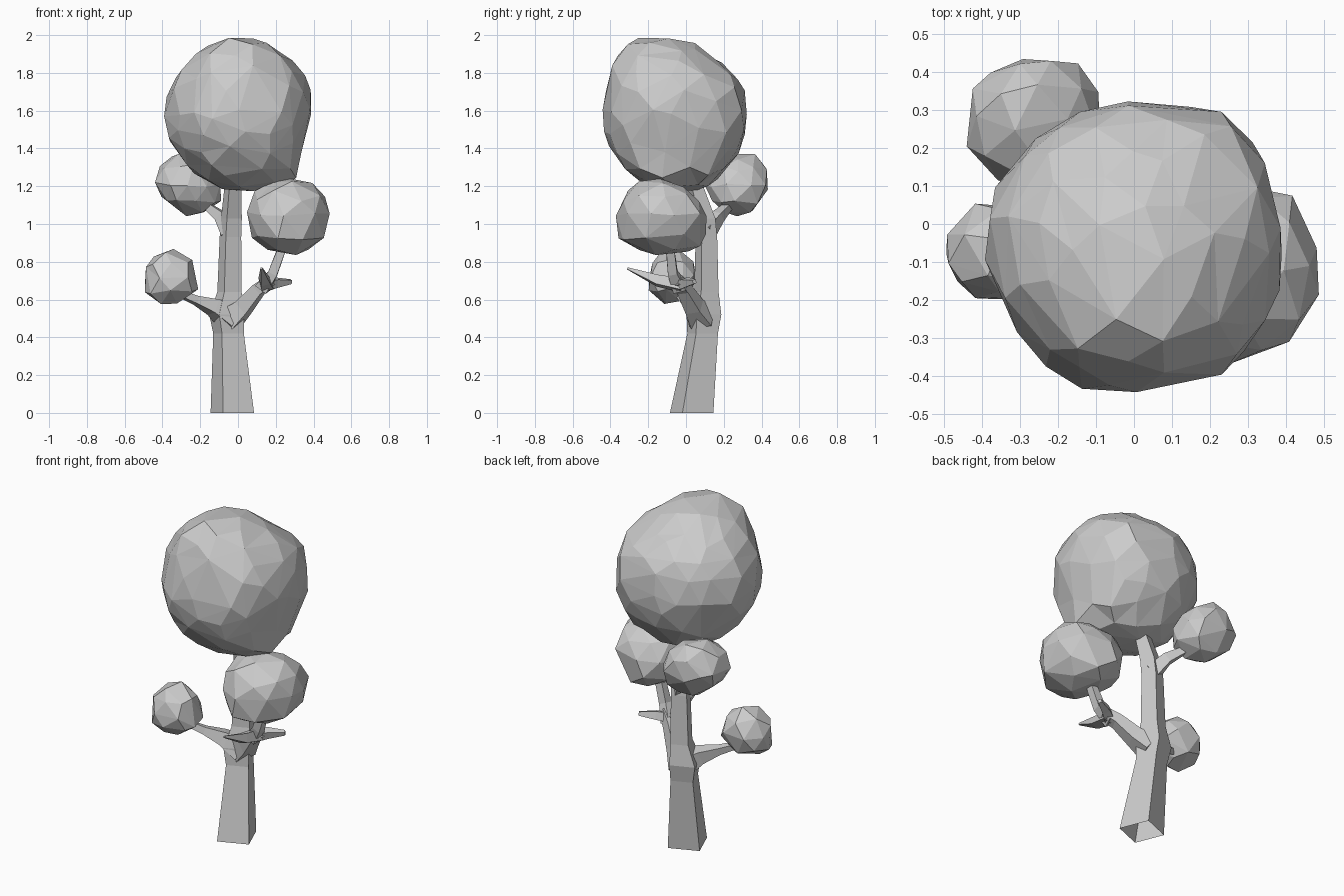
import bpy, bmesh, math, random
from mathutils import Vector

random.seed(4)


def finish(name, bm):
    me = bpy.data.meshes.new(name)
    bmesh.ops.recalc_face_normals(bm, faces=bm.faces)
    bm.to_mesh(me)
    bm.free()
    ob = bpy.data.objects.new(name, me)
    bpy.context.collection.objects.link(ob)
    return ob


def radius_lookup(points, cx, cy):
    """Radius by angle for an outline around a centre."""
    polar = sorted((math.atan2(y - cy, x - cx), math.hypot(x - cx, y - cy)) for x, y in points)
    first, last = polar[0], polar[-1]
    polar = [(last[0] - math.tau, last[1])] + polar + [(first[0] + math.tau, first[1])]

    def look(a):
        for (a0, r0), (a1, r1) in zip(polar, polar[1:]):
            if a0 <= a <= a1:
                return r0 + (r1 - r0) * (a - a0) / max(a1 - a0, 1e-6)
        return r0
    return look


def foliage(name, centre, front, right, top, subdiv, ratio):
    """Faceted ball whose outline follows the front, right and top outlines."""
    c = Vector(centre)
    views = [(i, j, radius_lookup(pts, c[i], c[j]))
             for (i, j), pts in (((0, 2), front), ((1, 2), right), ((0, 1), top))]
    bm = bmesh.new()
    bmesh.ops.create_icosphere(bm, subdivisions=subdiv, radius=1)
    for v in bm.verts:
        d = (v.co + Vector([random.uniform(-1, 1) for _ in range(3)]) * 0.2 / subdiv).normalized()
        total = weight = 0
        for i, j, look in views:
            w = math.hypot(d[i], d[j]) ** 10
            total += w * look(math.atan2(d[j], d[i]))
            weight += w
        v.co = c + d * (total / weight) * random.uniform(0.985, 1.02)
    ob = finish(name, bm)
    mod = ob.modifiers.new("facets", 'DECIMATE')
    mod.ratio = ratio


def limb(name, rings, turn=0.0, upright=False, open_base=False):
    """Four-sided tapered tube through (x, y, z, radius) rings."""
    bm = bmesh.new()
    pts = [Vector(r[:3]) for r in rings]
    loops = []
    for k, p in enumerate(pts):
        t = (pts[min(k + 1, len(pts) - 1)] - pts[max(k - 1, 0)]).normalized()
        if upright:
            u, w = Vector((1, 0, 0)), Vector((0, 1, 0))
        else:
            u = t.cross(Vector((0, 0, 1))).normalized()
            w = u.cross(t)
        loops.append([bm.verts.new(p + rings[k][3] * (u * math.cos(a) + w * math.sin(a)))
                      for a in (turn + n * math.pi / 2 for n in range(4))])
    for a, b in zip(loops, loops[1:]):
        for n in range(4):
            m = (n + 1) % 4
            bm.faces.new((a[n], a[m], b[m], b[n]))
    bm.faces.new(loops[-1])
    if not open_base:
        bm.faces.new(loops[0])
    return finish(name, bm)


# Leaning trunk, bulging where the lower branches fork
limb("trunk", [(-.03, .03, 0, .125), (-.05, .088, .42, .088), (-.06, .095, .52, .1),
               (-.045, .108, .64, .07), (-.04, .108, .93, .062), (-.035, .1, 1.03, .06),
               (-.025, .035, 1.24, .045)], math.radians(-23), True, True)

# Branches
limb("left_branch", [(-.04, .09, .5, .085), (-.13, .045, .56, .055),
                     (-.22, 0, .595, .03), (-.33, -.05, .64, .02)], .6)
limb("right_branch", [(-.04, .09, .5, .085), (.03, .045, .56, .06),
                      (.11, -.01, .655, .045), (.17, -.05, .7, .04)], .6)
limb("right_branch_riser", [(.13, -.03, .66, .05), (.185, -.07, .74, .035),
                            (.25, -.09, .92, .028)], .4)
limb("front_twig", [(.15, -.02, .675, .045), (.14, -.15, .7, .036), (.125, -.31, .765, .007)], .5)
limb("side_twig", [(.13, -.05, .675, .04), (.2, 0, .69, .032), (.28, .045, .695, .015)], .5)
limb("back_branch", [(-.04, .11, .96, .055), (-.09, .17, 1.04, .04), (-.17, .23, 1.1, .025)], .6)

# Foliage balls
foliage("crown", (0, -.06, 1.59),
        [(0, 2), (-.2, 1.91), (-.32, 1.79), (-.375, 1.52), (-.33, 1.4), (-.15, 1.22),
         (.05, 1.17), (.3, 1.22), (.34, 1.38), (.38, 1.55), (.38, 1.76), (.23, 1.9)],
        [(-.2, 2), (-.1, 1.975), (.12, 1.88), (.27, 1.77), (.32, 1.6), (.31, 1.48), (.24, 1.32),
         (.13, 1.2), (-.02, 1.175), (-.25, 1.22), (-.39, 1.38), (-.44, 1.57), (-.41, 1.72), (-.32, 1.97)],
        [(.08, .325), (.2, .31), (.3, .27), (.36, .1), (.385, -.1), (.34, -.27), (.25, -.39),
         (.05, -.435), (-.2, -.405), (-.28, -.32), (-.35, -.22), (-.375, .07), (-.2, .255)],
        3, .6)
foliage("back_foliage", (-.265, .27, 1.21),
        [(-.445, 1.23), (-.405, 1.31), (-.34, 1.37), (-.23, 1.37), (-.12, 1.27), (-.08, 1.15),
         (-.11, 1.08), (-.19, 1.03), (-.3, 1.06), (-.35, 1.11)],
        [(.11, 1.27), (.25, 1.355), (.36, 1.38), (.43, 1.29), (.435, 1.2), (.38, 1.1),
         (.28, 1.035), (.18, 1.09), (.1, 1.18)],
        [(-.165, .44), (-.3, .43), (-.42, .345), (-.445, .21), (-.4, .14), (-.28, .1),
         (-.14, .15), (-.075, .28)],
        2, .8)
foliage("right_foliage", (.265, -.12, 1.04),
        [(.32, 1.235), (.42, 1.2), (.475, 1.12), (.485, 1.02), (.44, .9), (.37, .855),
         (.2, .855), (.09, .9), (.05, 1), (.06, 1.14), (.13, 1.2)],
        [(-.2, 1.235), (-.06, 1.22), (.06, 1.12), (.12, 1), (.11, .9), (-.05, .85),
         (-.22, .85), (-.34, .87), (-.37, 1), (-.34, 1.12), (-.3, 1.21)],
        [(.39, .105), (.44, .03), (.485, -.13), (.485, -.24), (.33, -.34), (.2, -.37),
         (.08, -.25), (.05, -.08), (.15, .08), (.28, .11)],
        2, .95)
foliage("left_foliage", (-.355, -.075, .72),
        [(-.37, .87), (-.275, .83), (-.215, .72), (-.22, .63), (-.32, .585), (-.41, .575),
         (-.49, .62), (-.485, .75), (-.46, .82)],
        [(-.08, .87), (.02, .82), (.05, .72), (.02, .62), (-.08, .58), (-.19, .62),
         (-.2, .72), (-.17, .8)],
        [(-.44, .04), (-.37, .055), (-.25, .03), (-.215, -.08), (-.25, -.18), (-.35, -.195),
         (-.475, -.15), (-.495, -.06)],
        2, .6)
